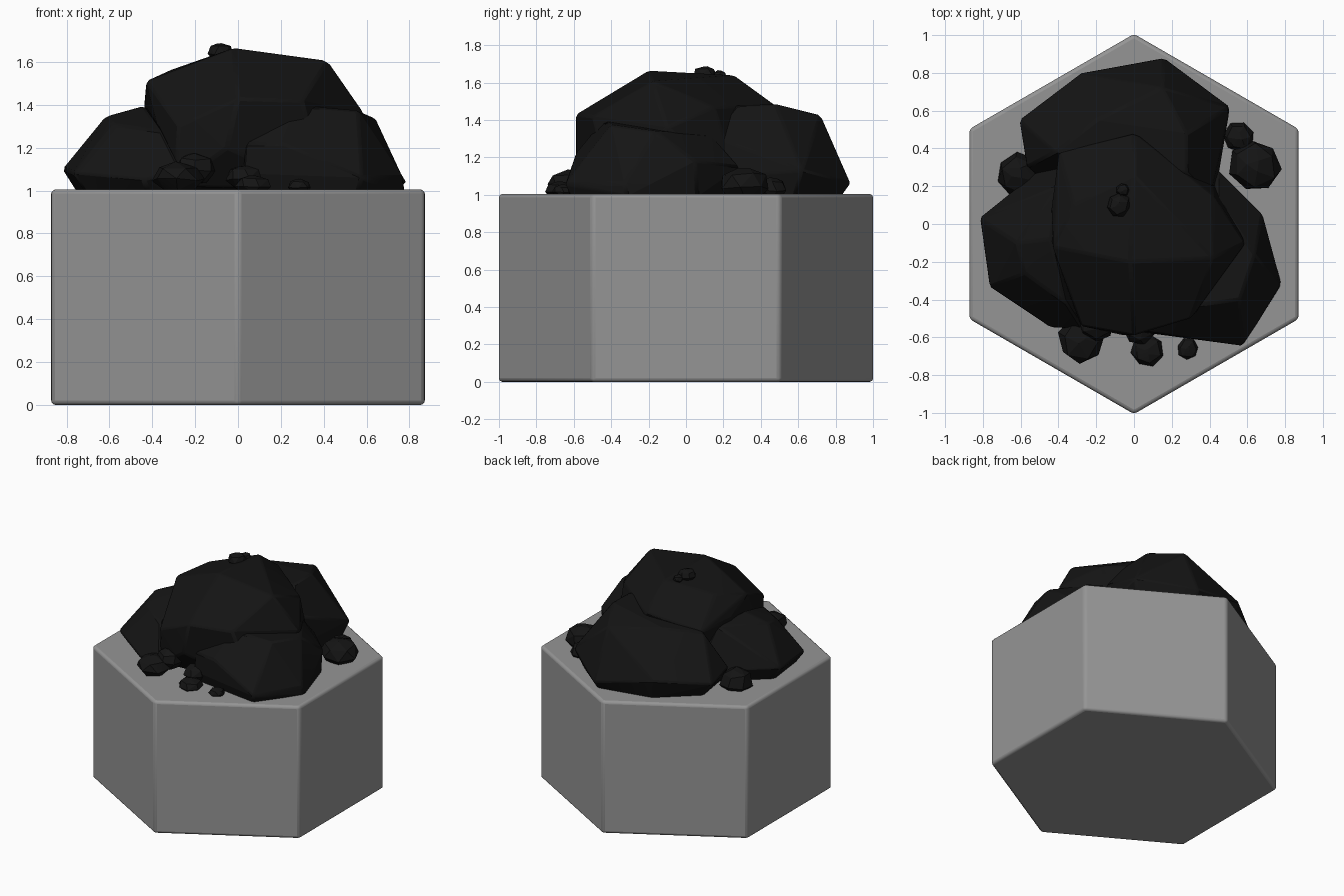
import bpy, bmesh, math, random

random.seed(4)


def material(name, v):
    m = bpy.data.materials.new(name)
    m.diffuse_color = (v, v, v, 1)
    return m


coal = material("coal_black", 0.007)
stone = material("stone_grey", 0.30)


def finish(bm, name, bevel, segments, mat, smooth=30):
    me = bpy.data.meshes.new(name)
    bmesh.ops.recalc_face_normals(bm, faces=bm.faces[:])
    bm.to_mesh(me)
    bm.free()
    ob = bpy.data.objects.new(name, me)
    bpy.context.collection.objects.link(ob)
    me.materials.append(mat)
    if bevel:
        mod = ob.modifiers.new("soft_edges", 'BEVEL')
        mod.width, mod.segments = bevel, segments
        mod.limit_method, mod.angle_limit = 'ANGLE', math.radians(20)
    bpy.ops.object.select_all(action='DESELECT')
    bpy.context.view_layer.objects.active = ob
    ob.select_set(True)
    bpy.ops.object.shade_smooth_by_angle(angle=math.radians(smooth))
    return ob


def hull(points, name, bevel=0.0):
    """Faceted rock as the convex hull of a few corner points."""
    bm = bmesh.new()
    for p in points:
        bm.verts.new(p)
    bmesh.ops.convex_hull(bm, input=bm.verts[:])
    loose = [v for v in bm.verts if not v.link_faces]
    bmesh.ops.delete(bm, geom=loose, context='VERTS')
    bmesh.ops.dissolve_limit(bm, angle_limit=math.radians(6), verts=bm.verts[:], edges=bm.edges[:])
    return finish(bm, name, bevel, 1, coal, 15)


# Hexagonal base tile, corners on the y axis
bm = bmesh.new()
corners = [math.pi / 2 + k * math.pi / 3 for k in range(6)]
R, H = 1.006, 1.005
ring = bm.faces.new([bm.verts.new((R * math.cos(t), R * math.sin(t), 0)) for t in corners])
top = bmesh.ops.extrude_face_region(bm, geom=[ring], use_keep_orig=True)["geom"]
for v in top:
    if isinstance(v, bmesh.types.BMVert):
        v.co.z = H
finish(bm, "hex_base", 0.02, 3, stone, 40)

# Large boulders
hull([(-0.44, 0.08, 1.40), (-0.43, -0.12, 1.51), (-0.40, 0.38, 1.40), (-0.02, -0.20, 1.665),
      (-0.32, 0.10, 1.56), (0.0, 0.26, 1.64), (0.42, -0.18, 1.605), (0.59, -0.10, 1.36),
      (0.42, 0.15, 1.47), (0.0, 0.48, 1.48), (-0.28, -0.54, 1.30), (0.0, -0.59, 1.43),
      (0.30, -0.50, 1.42), (-0.05, -0.59, 1.20), (-0.30, -0.50, 1.02), (0.40, -0.4, 1.0),
      (0.40, 0.3, 1.0), (-0.3, 0.3, 1.0)], "top_boulder", 0.012)
hull([(-0.61, 0.55, 1.12), (-0.28, 0.80, 1.15), (0.16, 0.88, 1.06), (0.51, 0.62, 1.13),
      (0.43, 0.15, 1.10), (-0.57, 0.30, 1.15), (0.15, 0.72, 1.425), (0.28, 0.48, 1.485),
      (0.28, 0.27, 1.48), (0.40, 0.14, 1.32), (-0.20, 0.55, 1.44), (-0.42, 0.38, 1.40),
      (-0.50, 0.52, 0.99), (-0.24, 0.75, 0.99), (0.15, 0.83, 0.99), (0.46, 0.58, 0.99),
      (0.40, 0.15, 0.99), (-0.45, 0.2, 0.99)], "back_boulder", 0.012)
hull([(-0.82, 0.03, 1.10), (-0.77, -0.33, 1.08), (-0.44, -0.55, 1.05), (-0.27, -0.56, 1.10),
      (-0.36, 0.40, 1.10), (-0.62, -0.10, 1.345), (-0.44, -0.08, 1.395), (-0.58, -0.26, 1.31),
      (-0.36, -0.42, 1.28), (-0.40, 0.20, 1.38), (-0.75, 0.02, 0.99), (-0.71, -0.30, 0.99),
      (-0.42, -0.50, 0.99), (-0.2, -0.5, 0.99), (-0.36, 0.36, 0.99)], "left_boulder", 0.012)
hull([(0.44, 0.29, 1.15), (0.68, 0.05, 1.18), (0.77, -0.33, 1.06), (0.58, -0.645, 1.06),
      (0.02, -0.57, 1.08), (0.03, -0.56, 1.22), (0.27, -0.44, 1.40), (0.56, -0.40, 1.375),
      (0.64, -0.16, 1.34), (0.44, 0.14, 1.32), (0.20, -0.59, 1.22), (0.78, -0.32, 0.99),
      (0.56, -0.62, 0.99), (0.06, -0.55, 0.99), (0.66, 0.06, 0.99), (0.42, 0.24, 0.99)],
     "right_boulder", 0.012)

# Pebbles: x, y, z centre, radius, vertical squash
pebbles = [(0.64, 0.31, 1.05, 0.14, 0.7), (0.555, 0.46, 1.03, 0.085, 0.75),
           (-0.61, 0.26, 1.04, 0.125, 0.8), (-0.28, -0.61, 1.06, 0.125, 0.6),
           (-0.20, -0.53, 1.10, 0.10, 0.75), (0.07, -0.67, 1.025, 0.088, 0.55),
           (0.03, -0.55, 1.06, 0.09, 0.65), (0.285, -0.66, 1.02, 0.058, 0.6),
           (-0.08, 0.10, 1.645, 0.065, 0.65), (-0.06, 0.18, 1.638, 0.036, 0.8)]
for i, (x, y, z, r, s) in enumerate(pebbles):
    pts = []
    for el, n in ((-55, 5), (-8, 7), (38, 6), (75, 3)):
        turn = random.random() * 6
        for k in range(n):
            t = turn + k * math.tau / n
            e = math.radians(el + random.uniform(-6, 6))
            d = r * random.uniform(0.93, 1.05)
            pts.append((x + d * math.cos(e) * math.cos(t), y + d * math.cos(e) * math.sin(t),
                        z + d * s * math.sin(e)))
    hull(pts, "pebble_%d" % (i + 1))
